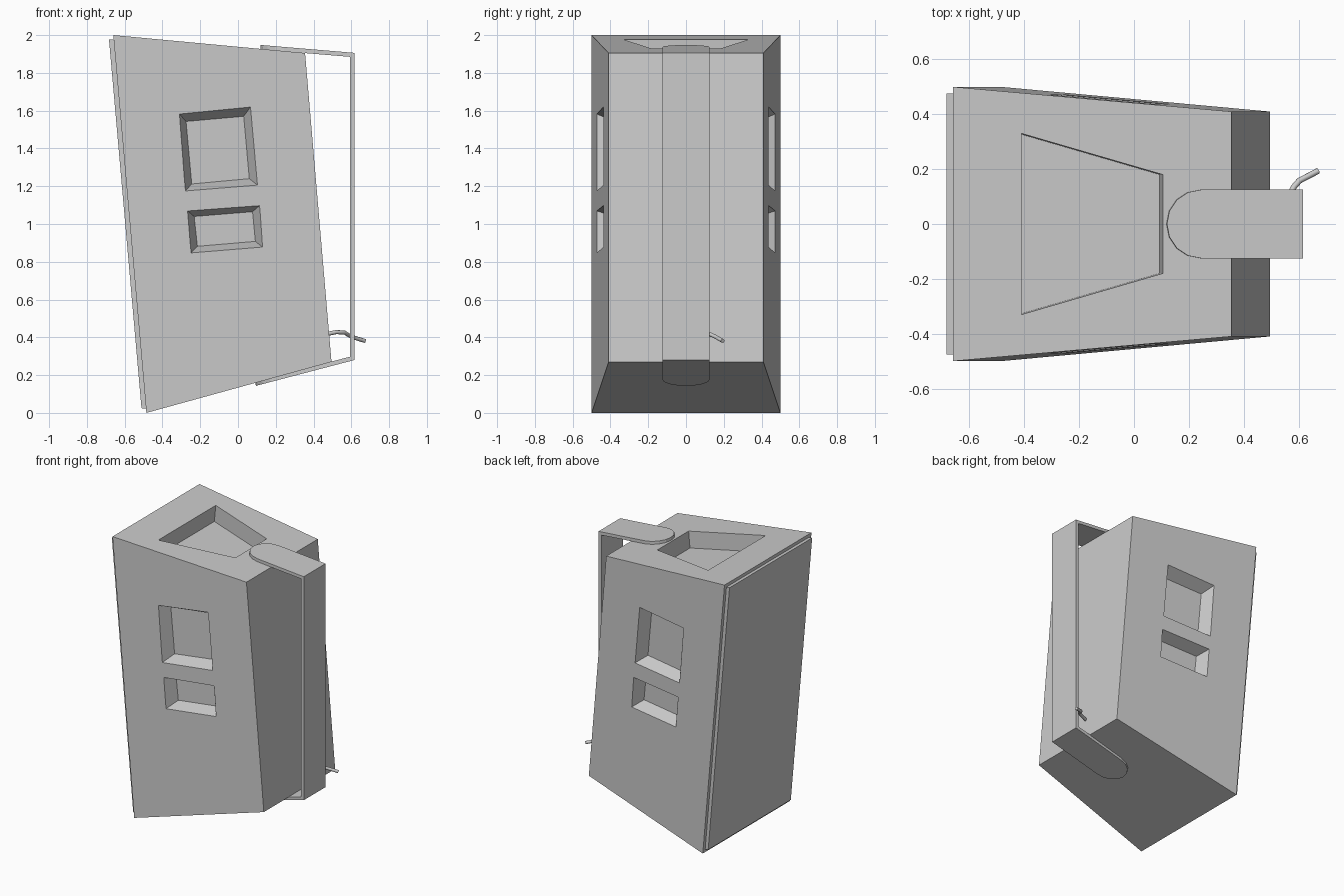
import bpy, math

if "Cube" in bpy.data.objects:
    bpy.data.objects.remove(bpy.data.objects["Cube"])

def mesh_object(name, verts, faces):
    me = bpy.data.meshes.new(name)
    me.from_pydata(verts, [], faces)
    ob = bpy.data.objects.new(name, me)
    bpy.context.collection.objects.link(ob)
    bpy.context.view_layer.objects.active = ob
    bpy.ops.object.select_all(action='DESELECT')
    ob.select_set(True)
    bpy.ops.object.mode_set(mode='EDIT')
    bpy.ops.mesh.select_all(action='SELECT')
    bpy.ops.mesh.normals_make_consistent(inside=False)
    bpy.ops.object.mode_set(mode='OBJECT')
    return ob

def loft(name, a, b):
    """Closed solid between two matching rings."""
    n = len(a)
    faces = [list(range(n)), list(range(2 * n - 1, n - 1, -1))]
    faces += [(i, n + i, n + (i + 1) % n, (i + 1) % n) for i in range(n)]
    return mesh_object(name, list(a) + list(b), faces)

def cut(ob, cutter):
    m = ob.modifiers.new("pocket", 'BOOLEAN')
    m.operation, m.solver, m.object = 'DIFFERENCE', 'EXACT', cutter
    bpy.context.view_layer.objects.active = ob
    bpy.ops.object.modifier_apply(modifier=m.name)
    bpy.data.objects.remove(cutter)

def half_width(x, z):
    return 0.5 - 0.09 * (x + 0.0877 * z + 0.485) / 1.0025

# Main body: leaning block that narrows towards +x
profile = [(-0.66, 2.0, 0.5), (0.355, 1.905, 0.41), (0.495, 0.27, 0.41), (-0.485, 0.0, 0.5)]
body = loft("body", [(x, -w, z) for x, z, w in profile], [(x, w, z) for x, z, w in profile])

# Tapered window pockets on both sides (outer rim, inner floor)
windows = [
    ([(-0.31, 1.582), (0.066, 1.619), (0.103, 1.206), (-0.278, 1.175)],
     [(-0.275, 1.543), (0.03, 1.57), (0.06, 1.24), (-0.245, 1.212)]),
    ([(-0.267, 1.069), (0.114, 1.097), (0.13, 0.878), (-0.248, 0.847)],
     [(-0.232, 1.04), (0.077, 1.065), (0.092, 0.908), (-0.215, 0.882)]),
]
DEPTH = 0.09
for rim, floor in windows:
    for s in (-1, 1):
        inner = [(x, s * (half_width(x, z) - DEPTH), z) for x, z in floor]
        outer = []
        for (x, z), p in zip(rim, inner):
            r = (x, s * half_width(x, z), z)
            outer.append(tuple(r[k] + 0.3 * (r[k] - p[k]) for k in range(3)))
        cut(body, loft("window_cutter", outer, inner))

# Trapezoid tray sunk into the top, square to the sloping surface
tray = [(-0.41, -0.33), (0.105, -0.18), (0.105, 0.18), (-0.41, 0.33)]
def on_top(x, y, d):
    return (x + 0.0936 * d, y, 2.0 - 0.0936 * (x + 0.66) + d)
cut(body, loft("tray_cutter", [on_top(x, y, 0.05) for x, y in tray],
               [on_top(x, y, -0.12) for x, y in tray]))

# Thin panel on the leaning -x face
panel = [(-0.683, 1.977), (-0.657, 1.975), (-0.486, 0.022), (-0.511, 0.025)]
loft("end_panel", [(x, -0.475, z) for x, z in panel], [(x, 0.475, z) for x, z in panel])

# Bent strap with rounded flaps gripping top and bottom
R, X, N = 0.125, 0.617, 8
def flap(cx, z_end, slope):
    arc = [(cx - R * math.sin(math.pi * i / N), -R * math.cos(math.pi * i / N)) for i in range(N + 1)]
    return [(x, y, z_end + slope * (x - X)) for x, y in [(X, -R)] + arc + [(X, R)]]
top, bottom = flap(0.245, 1.906, -0.084), flap(0.22, 0.28, 0.262)
n = len(top)
strap = mesh_object("strap", top + bottom,
                    [list(range(n - 1, -1, -1)), list(range(n, 2 * n)), (0, n - 1, 2 * n - 1, n)])
# make sure the outer side of the strap faces +x before thickening inwards
if strap.data.polygons[2].normal.x < 0:
    strap.data.flip_normals()
sol = strap.modifiers.new("thickness", 'SOLIDIFY')
sol.thickness, sol.offset, sol.use_even_offset = 0.023, -1, True

# Small bent lever emerging beside the strap
cu = bpy.data.curves.new("lever", 'CURVE')
cu.dimensions = '3D'
cu.bevel_depth, cu.bevel_resolution, cu.use_fill_caps = 0.011, 2, True
path = [(0.46, 0.06, 0.415), (0.52, 0.075, 0.428), (0.565, 0.10, 0.425), (0.583, 0.135, 0.413),
        (0.603, 0.158, 0.402), (0.672, 0.194, 0.381)]
sp = cu.splines.new('POLY')
sp.points.add(len(path) - 1)
for p, co in zip(sp.points, path):
    p.co = (*co, 1)
lever = bpy.data.objects.new("lever", cu)
bpy.context.collection.objects.link(lever)
